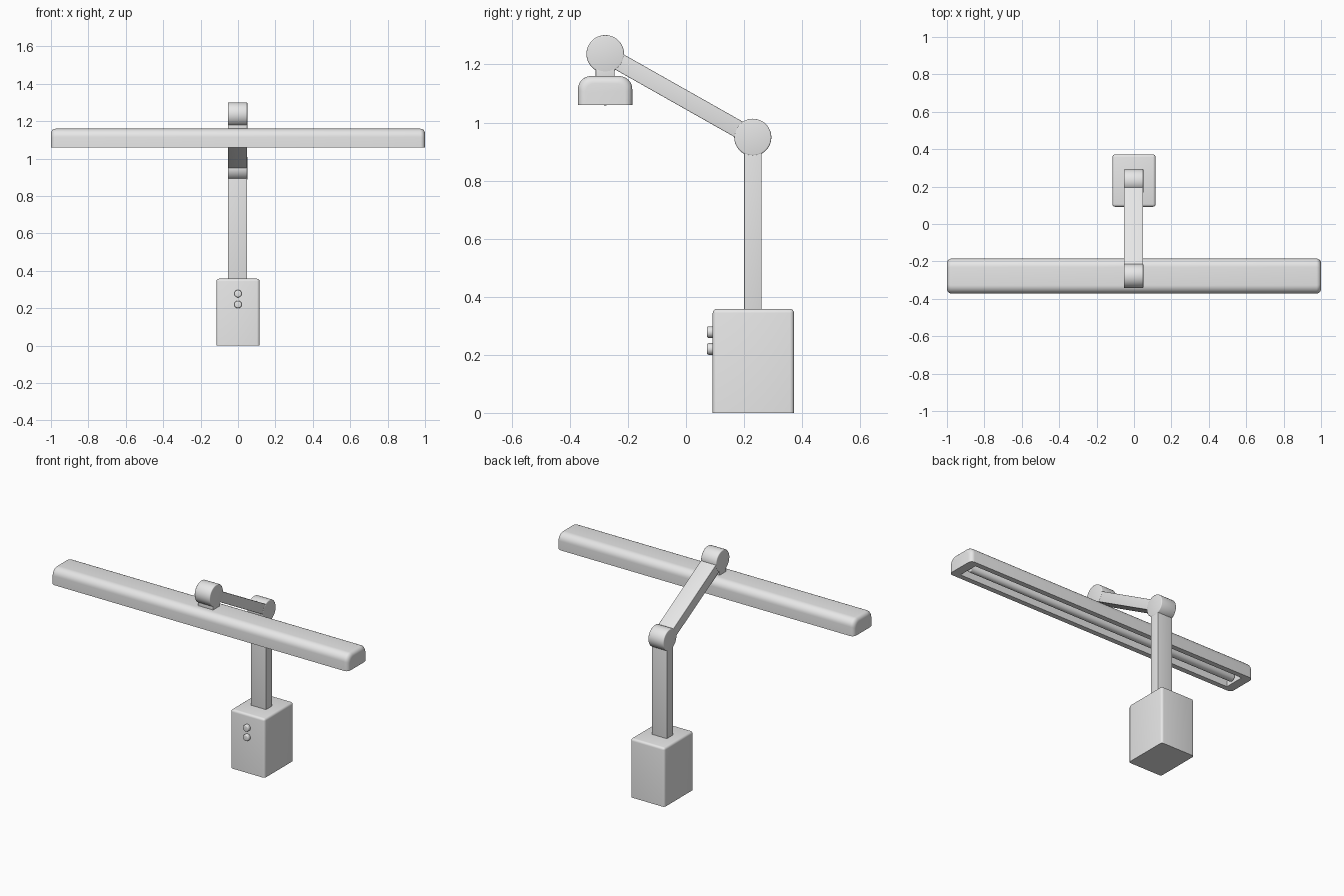
import bpy, bmesh, math
from mathutils import Matrix, Vector

if "Cube" in bpy.data.objects:
    bpy.data.objects.remove(bpy.data.objects["Cube"])

grey = bpy.data.materials.new("light_grey")
grey.diffuse_color = (0.8, 0.8, 0.8, 1)
grey.use_nodes = True
grey.node_tree.nodes["Principled BSDF"].inputs["Base Color"].default_value = grey.diffuse_color


def finish(bm, name, angle=35):
    bmesh.ops.recalc_face_normals(bm, faces=bm.faces[:])
    me = bpy.data.meshes.new(name)
    bm.to_mesh(me)
    bm.free()
    me.materials.append(grey)
    ob = bpy.data.objects.new(name, me)
    bpy.context.collection.objects.link(ob)
    bpy.ops.object.select_all(action='DESELECT')
    ob.select_set(True)
    bpy.context.view_layer.objects.active = ob
    bpy.ops.object.shade_smooth_by_angle(angle=math.radians(angle))
    return ob


def box(name, lo, hi, bevel=0.0, keep_bottom=False, matrix=Matrix()):
    lo, hi = Vector(lo), Vector(hi)
    bm = bmesh.new()
    bmesh.ops.create_cube(bm, size=1)
    for v in bm.verts:
        v.co = Vector((lo[i] + (v.co[i] + 0.5) * (hi[i] - lo[i]) for i in range(3)))
    if bevel:
        edges = [e for e in bm.edges if not keep_bottom
                 or max(v.co.z for v in e.verts) > lo.z + 1e-5]
        bmesh.ops.bevel(bm, geom=edges, offset=bevel, segments=4, profile=0.5,
                        affect='EDGES')
    bm.transform(matrix)
    return finish(bm, name)


def cylinder(name, centre, radius, length, axis, bevel=0.0, segs=48):
    bm = bmesh.new()
    bmesh.ops.create_cone(bm, cap_ends=True, segments=segs, radius1=radius,
                          radius2=radius, depth=length)
    if bevel:
        rims = [e for e in bm.edges if abs(e.verts[0].co.z - e.verts[1].co.z) < 1e-6]
        bmesh.ops.bevel(bm, geom=rims, offset=bevel, segments=3, profile=0.5,
                        affect='EDGES')
    rot = Matrix.Rotation(math.pi / 2, 4, 'Y' if axis == 'X' else 'X')
    bm.transform(Matrix.Translation(centre) @ rot)
    return finish(bm, name)


CX = -0.002                     # arm centre line
HW = 0.052                      # arm half width
ELBOW = Vector((CX, 0.23, 0.949))
WRIST = Vector((CX, -0.278, 1.236))

# Base with two buttons
box("base", (-0.115, 0.092, 0), (0.115, 0.372, 0.358), 0.014, keep_bottom=True)
for i, z in enumerate((0.22, 0.278)):
    cylinder(f"button_{i + 1}", (0, 0.086, z), 0.02, 0.028, 'Y', 0.006, 32)

# Upright post, sloping arm and the two round joints
box("post", (CX - HW + 0.001, 0.2, 0.35), (CX + HW - 0.001, 0.26, 0.949), 0.002)
d = WRIST - ELBOW
tilt = Matrix.Translation(ELBOW) @ Matrix.Rotation(math.atan2(d.z, d.y), 4, 'X')
box("arm", (-HW + 0.001, 0, -0.03), (HW - 0.001, d.length, 0.03), 0.002, matrix=tilt)
cylinder("elbow_joint", ELBOW, 0.064, 2 * HW, 'X', 0.005)
cylinder("wrist_joint", WRIST, 0.065, 2 * HW, 'X', 0.005)
box("neck", (CX - HW, -0.311, 1.14), (CX + HW, -0.246, 1.2), 0.003)

# Lamp head: rounded section lofted along x with rounded ends
HY, W, Z0, H, R, E = -0.2785, 0.0935, 1.06, 0.1, 0.045, 0.025


def section(inset):
    w, h, r = W - inset, H - inset, R - inset * 0.5
    pts = [(w, 0)]
    pts += [(w - r + r * math.cos(a), h - r + r * math.sin(a))
            for a in (math.pi / 2 * k / 8 for k in range(9))]
    return pts + [(-y, z) for y, z in reversed(pts)]


steps = [math.pi / 2 * k / 5 for k in range(6)]
stations = [(-1 + E - E * math.cos(a), E - E * math.sin(a)) for a in steps]
stations += [(-x, i) for x, i in reversed(stations)]
bm = bmesh.new()
rings = [[bm.verts.new((x, HY + y, Z0 + z)) for y, z in section(i)]
         for x, i in stations]
for a, b in zip(rings, rings[1:]):
    for k in range(len(a)):
        n = (k + 1) % len(a)
        bm.faces.new((a[k], a[n], b[n], b[k]))
bm.faces.new(rings[0])
bm.faces.new(rings[-1])
head = finish(bm, "lamp_head")

# Hollow underside
cutter = box("recess_cutter", (-0.945, HY - 0.062, 1.0), (0.945, HY + 0.062, 1.115))
cutter.hide_render = True
cut = head.modifiers.new("recess", 'BOOLEAN')
cut.object = cutter
cut.operation = 'DIFFERENCE'
cut.solver = 'EXACT'
bpy.ops.object.select_all(action='DESELECT')
head.select_set(True)
bpy.context.view_layer.objects.active = head
bpy.ops.object.modifier_apply(modifier="recess")
bpy.data.objects.remove(cutter)
bpy.ops.object.shade_smooth_by_angle(angle=math.radians(35))

# Light tube and its end holders
cylinder("light_tube", (0, HY, 1.083), 0.024, 1.86, 'X', 0.004, 32)
for side, s in (("left", -1), ("right", 1)):
    xs = sorted((s * 0.9, s * 0.93))
    box(f"tube_holder_{side}", (xs[0], HY - 0.018, 1.075), (xs[1], HY + 0.018, 1.12))
